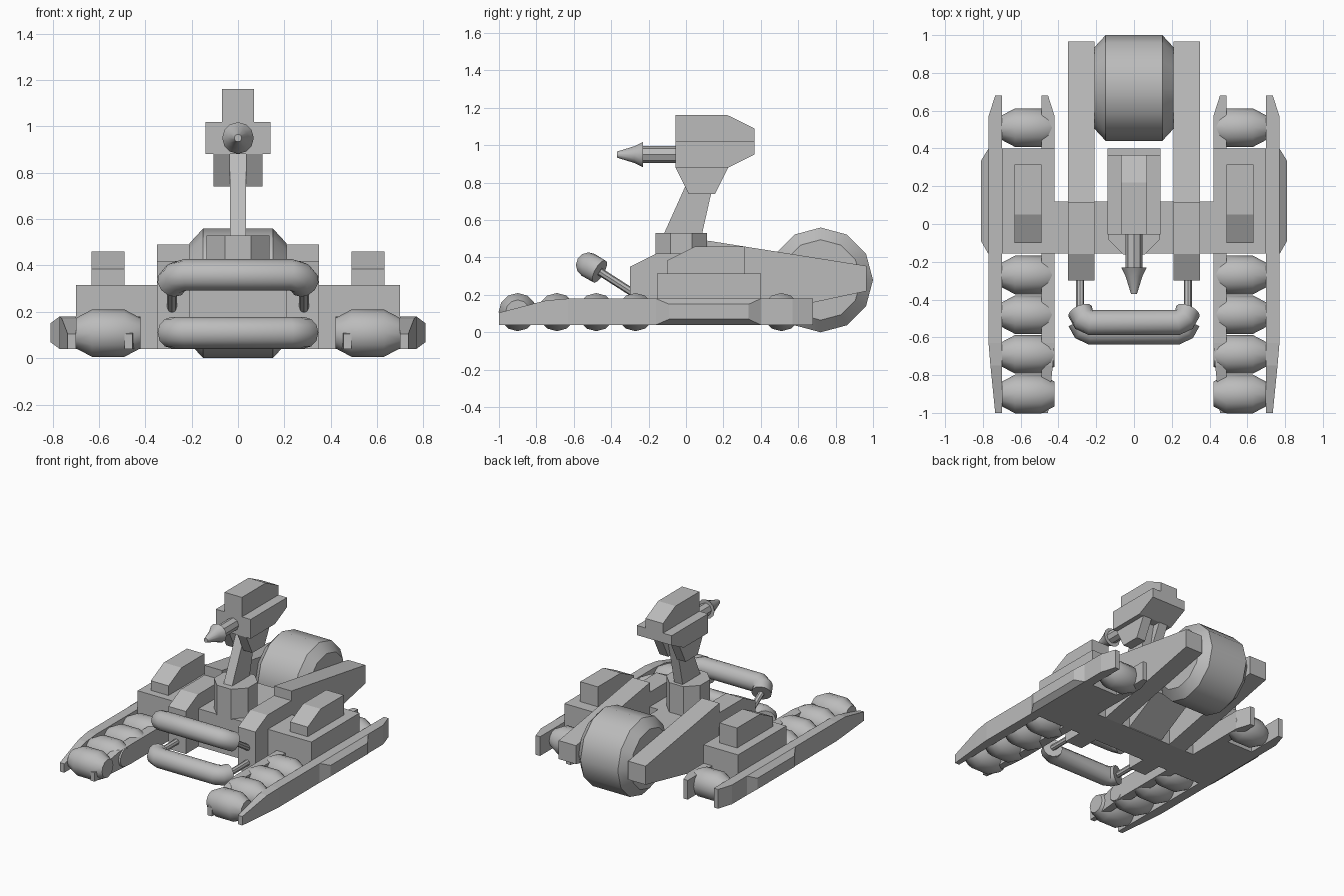
import bpy, bmesh, math
from mathutils import Vector

cube = bpy.data.objects.get("Cube")
if cube:
    bpy.data.objects.remove(cube, do_unlink=True)

grey = bpy.data.materials.new("plain_grey")
grey.use_nodes = True
GREY = (0.5, 0.5, 0.5, 1)
grey.diffuse_color = GREY
grey.node_tree.nodes["Principled BSDF"].inputs["Base Color"].default_value = GREY


def loft(name, rings, mirror=False, smooth=False):
    """Skin a list of equal-length point rings and cap both ends."""
    bm = bmesh.new()
    loops = [[bm.verts.new(p) for p in ring] for ring in rings]
    n = len(loops[0])
    for a, b in zip(loops, loops[1:]):
        for i in range(n):
            j = (i + 1) % n
            bm.faces.new((a[i], a[j], b[j], b[i]))
    bm.faces.new(loops[0])
    bm.faces.new(loops[-1])
    bmesh.ops.recalc_face_normals(bm, faces=bm.faces)
    mesh = bpy.data.meshes.new(name)
    bm.to_mesh(mesh)
    bm.free()
    mesh.materials.append(grey)
    obj = bpy.data.objects.new(name, mesh)
    bpy.context.collection.objects.link(obj)
    if mirror:
        obj.modifiers.new("mirror", 'MIRROR').use_mirror_merge = False
    if smooth:
        bpy.ops.object.select_all(action='DESELECT')
        obj.select_set(True)
        bpy.context.view_layer.objects.active = obj
        bpy.ops.object.shade_smooth_by_angle(angle=math.radians(36))
    return obj


def prism(name, profile, x0, x1, mirror=False):
    """Extrude a side profile of (y, z) points across x."""
    return loft(name, [[(x, y, z) for y, z in profile] for x in (x0, x1)], mirror)


def box(name, x, y, z, mirror=False):
    return prism(name, [(y[0], z[0]), (y[1], z[0]), (y[1], z[1]), (y[0], z[1])],
                 x[0], x[1], mirror)


def tube(name, path, radii, sides=12, mirror=False):
    """Sweep a polygon along a path, mitred at each point."""
    pts = [Vector(p) for p in path]
    rings = []
    for i, p in enumerate(pts):
        a = (pts[i] - pts[i - 1]).normalized() if i else Vector()
        b = (pts[i + 1] - pts[i]).normalized() if i < len(pts) - 1 else Vector()
        t = (a + b).normalized()
        side = t.cross(Vector((0, 0, 1))).normalized()
        up = side.cross(t)
        rings.append([p + radii[i] * (math.cos(k * math.tau / sides) * up
                                      + math.sin(k * math.tau / sides) * side)
                      for k in range(sides)])
    return loft(name, rings, mirror, True)


# Track rollers
for i, y in enumerate((-0.9, -0.69, -0.48, -0.27, 0.51)):
    tube(f"track_roller_{i + 1}", [(x, y, 0.108) for x in (0.42, 0.49, 0.63, 0.70)],
         (0.065, 0.102, 0.102, 0.065), mirror=True)

# Track side rails, tapered at both ends
stations = ((-1, 0.14, 0.105), (-0.75, 0.165, 0.17), (-0.63, 0.175, 0.18),
            (0.57, 0.175, 0.18), (0.68, 0.14, 0.18))
for name, s in (("outer_rail", 1), ("inner_rail", -1)):
    loft(name, [[(0.595 + s * 0.105, y, 0.04), (0.595 + s * w, y, 0.04),
                 (0.595 + s * w, y, top), (0.595 + s * 0.105, y, top)]
                for y, w, top in stations], mirror=True)

# Bevelled pod on the outside of each track
loft("side_pod", [[(x, y0, z0), (x, y1, z0), (x, y1, z1), (x, y0, z1)]
                  for x, y0, y1, z0, z1 in ((0.76, -0.16, 0.4, 0.04, 0.18),
                                            (0.77, -0.16, 0.4, 0.04, 0.18),
                                            (0.81, -0.09, 0.335, 0.07, 0.15))], mirror=True)

# Hull blocks
box("track_block", (0.42, 0.70), (-0.155, 0.4), (0.04, 0.315), True)
prism("track_block_top", [(-0.1, 0.31), (-0.1, 0.385), (0.05, 0.46), (0.315, 0.46),
                          (0.315, 0.31)], 0.49, 0.632, True)
box("cross_hull", (-0.42, 0.42), (-0.155, 0.12), (0.04, 0.315))
prism("rear_hull", [(0.11, 0.04), (0.11, 0.315), (0.4, 0.315), (0.4, 0.2)], -0.14, 0.14)
prism("long_arm", [(-0.3, 0.04), (-0.3, 0.35), (-0.16, 0.42), (0.115, 0.42),
                   (0.115, 0.49), (0.965, 0.355), (0.965, 0.22), (0.12, 0.04)],
      0.21, 0.35, True)

# Rear wheel
tube("rear_wheel", [(x, 0.72, 0.28) for x in (-0.21, -0.15, 0.15, 0.21)],
     (0.215, 0.28, 0.28, 0.215))

# Front bumper bars and their rods
for name, y, z, drop in (("upper", -0.522, 0.36, 0.035), ("lower", -0.572, 0.11, 0)):
    end = (0.285, y + 0.06, z - drop)
    half = [(0.225, y, z), (0.265, y + 0.017, z - drop * 0.3), end]
    path = [(-px, py, pz) for px, py, pz in reversed(half)] + half
    tube(f"{name}_bumper_bar", path, [0.068] * 6)
    tube(f"{name}_bumper_rod", [end, (0.285, -0.29, 0.215 if drop else z)],
         (0.021, 0.021), 8, True)

# Turret base and leaning neck
loft("turret_base", [[(0.148 * math.cos(a), 0.148 * math.sin(a) - 0.025, z)
                      for a in [(k + 0.5) * math.tau / 8 for k in range(8)]]
                     for z in (0.31, 0.53)])
prism("neck", [(-0.13, 0.5), (0.08, 0.5), (0.17, 0.9), (0.05, 0.9)], -0.034, 0.034)

# Turret head with two cheeks below it
prism("head_cheek", [(-0.055, 0.88), (0.015, 0.74), (0.155, 0.74), (0.225, 0.88)],
      0.034, 0.105, True)
prism("head_lower", [(-0.055, 0.88), (0.225, 0.88), (0.365, 0.95), (0.365, 1.02),
                     (-0.055, 1.02)], -0.14, 0.14)
prism("head_upper", [(-0.055, 1.02), (0.365, 1.02), (0.365, 1.09), (0.22, 1.162),
                     (-0.055, 1.162)], -0.07, 0.07)

# Gun barrel and flared tip
tube("gun_barrel", [(0, -0.05, 0.95), (0, -0.24, 0.95)], (0.045, 0.045), 8)
tube("gun_tip", [(0, y, 0.95) for y in (-0.23, -0.275, -0.37)], (0.068, 0.045, 0.016))
